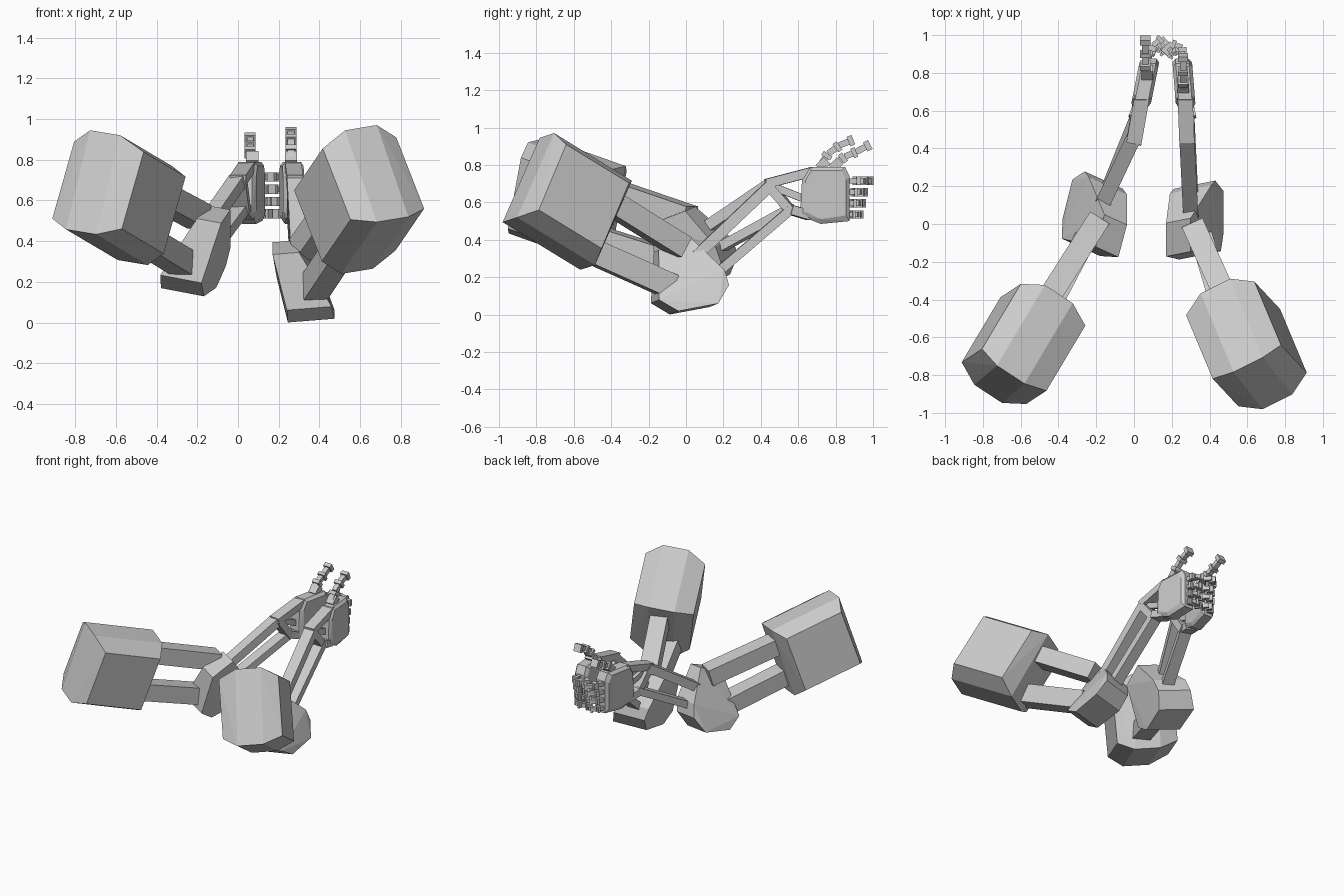
import bpy, bmesh
from math import radians
from mathutils import Vector as V, Matrix

cube = bpy.data.objects.get("Cube")
if cube:
    bpy.data.objects.remove(cube)

grey = bpy.data.materials.new("light grey")
grey.use_nodes = True
grey.diffuse_color = (0.6, 0.6, 0.6, 1)
grey.node_tree.nodes["Principled BSDF"].inputs["Base Color"].default_value = (0.6, 0.6, 0.6, 1)


def solid(name, groups):
    """One flat-shaded object; every group of points becomes a convex solid."""
    bm = bmesh.new()
    for pts in groups:
        verts = [bm.verts.new(p) for p in pts]
        bmesh.ops.convex_hull(bm, input=verts)
    bmesh.ops.dissolve_limit(bm, angle_limit=radians(1), verts=bm.verts, edges=bm.edges)
    bmesh.ops.recalc_face_normals(bm, faces=bm.faces)
    me = bpy.data.meshes.new(name)
    bm.to_mesh(me)
    bm.free()
    me.materials.append(grey)
    ob = bpy.data.objects.new(name, me)
    bpy.context.collection.objects.link(ob)
    return ob


def beam(a, b, w, h, up=V((0, 0, 1))):
    """Corners of a rectangular bar from a to b."""
    a, b = V(a), V(b)
    d = (b - a).normalized()
    side = d.cross(up).normalized()
    top = side.cross(d)
    return [p + side * i * w / 2 + top * j * h / 2
            for p in (a, b) for i in (-1, 1) for j in (-1, 1)]


def plate(outline, cx, half, yaw):
    """Side outline (y, z) thickened along x and skewed sideways along y."""
    return [V((cx + s * half + yaw * (y - .8), y, z)) for y, z in outline for s in (-1, 1)]


def shoulder(name, centre, axis, up, out):
    """Eight-sided drum along the upper arm; its flat sides are shorter than its middle."""
    c, v, u, w = V(centre), V(axis), V(up), V(out)
    half = [(.12, .255, .21), (.265, -.122, .21), (.165, -.215, .26), (0, -.275, .26)]
    ring = half + [(-p, -q, s) for p, q, s in half]
    solid(name, [[c + v * s * e + w * p + u * q for p, q, s in ring for e in (-1, 1)]])


shoulder("left_shoulder", (.595, -.635, .605), (-.335, .80, -.49), (0, .5, .866), (.94, .29, -.16))
shoulder("right_shoulder", (-.585, -.635, .614), (.49, .82, -.29), (-.05, .36, .93), (-.87, .45, -.19))

# Elbow: y, z, middle x, half width
elbow = [(-.14, .34, .235, .065), (.037, .40, .235, .065), (.21, .15, .32, .11),
         (.144, .05, .355, .12), (-.07, .01, .36, .115), (-.17, .07, .35, .11), (.19, .23, .30, .11)]
elbow_pts = [V((cx + s * h, y + .2 * (cx + s * h - .33), z + .08 * s * h))
             for y, z, cx, h in elbow for s in (-1, 1)]
pivot = V((.33, .03, .2))
turn = Matrix.Rotation(radians(-13), 3, 'Z') @ Matrix.Rotation(radians(5), 3, 'Y')


def mirrored_elbow(p):
    q = p - pivot
    return turn @ V((-q.x, q.y, q.z * 1.1)) + V((-.205, .06, .355))


solid("left_elbow", [elbow_pts])
solid("right_elbow", [[mirrored_elbow(p) for p in elbow_pts]])

# Upper arm struts
solid("left_upper_arm", [beam((.5, -.42, .61), (.32, -.02, .36), .12, .12),
                         beam((.5, -.55, .36), (.36, -.08, .15), .12, .13)])
solid("right_upper_arm", [beam((-.47, -.42, .67), (-.19, .02, .52), .12, .12),
                          beam((-.48, -.5, .42), (-.25, -.06, .28), .12, .12)])

# Forearm rails with the cross bar that closes the frame
solid("left_forearm", [beam((.30, .05, .31), (.28, .45, .69), .08, .06),
                       beam((.30, .15, .21), (.28, .57, .57), .08, .05),
                       beam((.28, .43, .70), (.28, .56, .55), .08, .05)])
solid("right_forearm", [beam((-.16, .12, .47), (.0, .46, .70), .08, .06),
                        beam((-.15, .15, .34), (.02, .57, .57), .08, .05),
                        beam((.0, .44, .71), (.02, .56, .55), .08, .05)])

# Hands
palm = [(.62, .72), (.66, .79), (.85, .79), (.875, .74), (.875, .5), (.72, .485), (.61, .53)]
palm_core = [(.64, .72), (.67, .77), (.83, .77), (.855, .72), (.855, .53), (.72, .51), (.64, .55)]
knuckles = [.715, .655, .595, .535]


def chain(path, size):
    """Slim finger bars with a chunky block at each joint."""
    out = []
    for a, b in zip(path, path[1:]):
        a, b = V(a), V(b)
        ref = V((1, 0, 0)) if abs((b - a).x) < abs((b - a).y) else V((0, 0, 1))
        out.append(beam(a, b, size, size, ref))
        out.append(beam(a.lerp(b, .65), a.lerp(b, 1.0), size * 1.6, size * 1.6, ref))
    return out


def hand(side, cx, dy, inward, yaw, wrist, curl, thumb):
    solid(side + "_palm", [plate(palm, cx, .035, yaw) + plate(palm_core, cx, .052, yaw)])
    end = cx - yaw * .13
    solid(side + "_wrist", [beam((wrist, .43, .70), (end, .68, .765), .08, .05),
                            beam((wrist + .01, .56, .56), (end, .66, .53), .08, .05),
                            beam((wrist, .45, .69), (end, .68, .60), .025, .04)])
    for i, z in enumerate(knuckles):
        reach = 1.0 if i == 0 else .85 - .1 * i
        path = [(cx + inward * dx * (1 - .08 * i), .865 + d * reach, z) for dx, d in curl]
        solid(f"{side}_finger_{i + 1}", chain(path, .028))
    solid(side + "_thumb_base", [beam((cx, dy - .02, .78), (cx, dy + .025, .825), .06, .05)])
    solid(side + "_thumb", chain([(cx + x, dy + y, z) for x, y, z in thumb], .034))


hand("left", .26, .73, -1, -.08, .28, [(0, 0), (.005, .07), (.06, .09), (.1, .04)],
     [(0, -.01, .8), (0, .03, .86), (0, .09, .905), (0, .165, .935)])
hand("right", .07, .80, 1, .2, .0, [(0, 0), (.03, .08), (.075, .12), (.12, .07)],
     [(-.01, -.01, .8), (-.01, .05, .845), (-.01, .11, .87), (-.01, .185, .91)])
